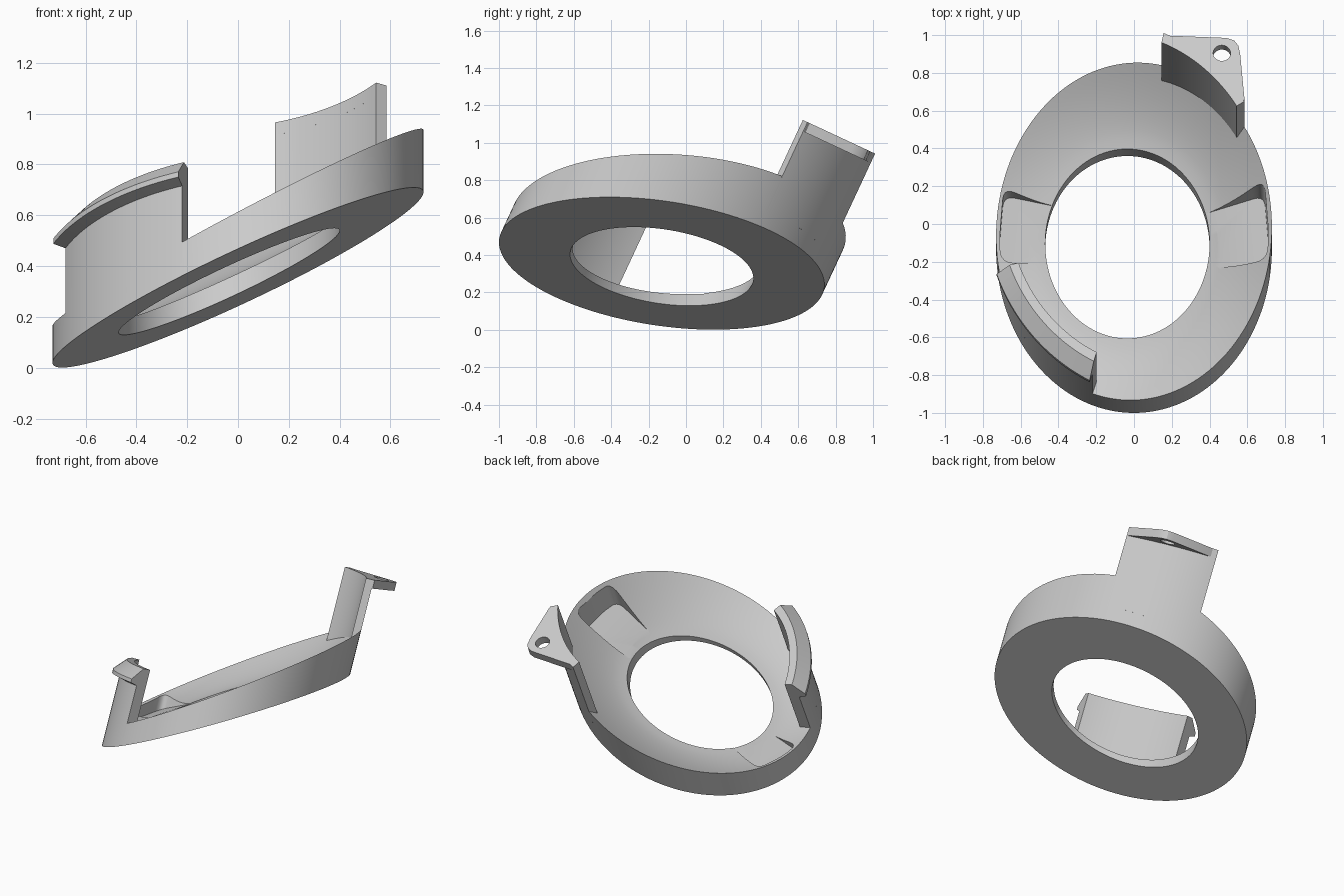
import bpy, bmesh
from math import sin, cos, radians, tau
from mathutils import Vector, Matrix

cube = bpy.data.objects.get("Cube")
if cube:
    bpy.data.objects.remove(cube)

grey = bpy.data.materials.new("light_grey")
grey.use_nodes = True
grey.diffuse_color = (0.6, 0.6, 0.6, 1)
grey.node_tree.nodes["Principled BSDF"].inputs["Base Color"].default_value = (0.6, 0.6, 0.6, 1)

LEAN = 0.466                                  # walls lean back by 25 degrees
AXIS = Vector((0, LEAN, 1)).normalized()
RX, RY, CY = 0.73, 0.87, -0.13                # outer ellipse
HX, HY, HCX, HCY = 0.435, 0.49, -0.035, -0.13 # hole ellipse


def place(x, y, h):
    """Point at height h above the sloping underside, moved along the leaning axis."""
    return Vector((x, y + LEAN * h, 0.355 + 0.46 * x - 0.13 * (y - CY) + h))


def rise(x, y, level):
    """Height at which a leaning line meets a plane square to the axis."""
    p = place(x, y, 0)
    return (level - p.z - LEAN * p.y) / (1 + LEAN * LEAN)


def finish(name, bm):
    bmesh.ops.recalc_face_normals(bm, faces=bm.faces)
    mesh = bpy.data.meshes.new(name)
    bm.to_mesh(mesh)
    bm.free()
    mesh.materials.append(grey)
    obj = bpy.data.objects.new(name, mesh)
    bpy.context.collection.objects.link(obj)
    return obj


def loft(name, sections, closed):
    """Join a row of closed sections, either into a loop or with end caps."""
    bm = bmesh.new()
    rows = [[bm.verts.new(p) for p in sec] for sec in sections]
    n = len(rows[0])
    pairs = list(zip(rows, rows[1:] + rows[:1]))
    for a, b in pairs if closed else pairs[:-1]:
        for i in range(n):
            j = (i + 1) % n
            bm.faces.new((a[i], a[j], b[j], b[i]))
    if not closed:
        bm.faces.new(rows[0])
        bm.faces.new(rows[-1])
    return finish(name, bm)


def cut(obj, cutters):
    for c in cutters:
        c.hide_render = True
        mod = obj.modifiers.new("cut", "BOOLEAN")
        mod.operation, mod.solver, mod.object = "DIFFERENCE", "EXACT", c
    bpy.context.view_layer.update()
    deps = bpy.context.evaluated_depsgraph_get()
    mesh = bpy.data.meshes.new_from_object(obj.evaluated_get(deps))
    obj.modifiers.clear()
    obj.data = mesh
    for c in cutters:
        bpy.data.objects.remove(c)


# Ring with a bowl-shaped upper face
def ring_section(t):
    ox, oy = RX * cos(t), CY + RY * sin(t)
    ix, iy = HCX + HX * cos(t), HCY + HY * sin(t)
    rim = 0.195 + 0.068 * ox + 0.057 * (oy - CY)
    lip = 0.055 + 0.05 * (iy - HCY)
    pts = [place(ix, iy, 0), place(ox, oy, 0)]
    steps = 8
    for k in range(steps, -1, -1):
        q = k / steps
        pts.append(place(ix + (ox - ix) * q, iy + (oy - iy) * q,
                         lip + (rim - lip) * q ** 1.6))
    return pts


SEG = 144
ring = loft("ring", [ring_section(tau * i / SEG) for i in range(SEG)], True)


# Finger pockets on both sides
def rounded(corners, r=0.06, n=5):
    out = []
    for i, c in enumerate(corners):
        c = Vector(c)
        a, b = (Vector(corners[i - 1]) - c), (Vector(corners[(i + 1) % len(corners)]) - c)
        p, q = c + a.normalized() * r, c + b.normalized() * r
        for k in range(n + 1):
            u = k / n
            out.append(p * (1 - u) ** 2 + c * 2 * u * (1 - u) + q * u * u)
    return out


def pocket(name, corners, floor):
    outline = rounded(corners)
    return loft(name, [[place(p.x, p.y, h) for p in outline] for h in (floor, 0.5)], False)


cut(ring, [
    pocket("pocket_a", [(0.3, 0.0), (0.69, 0.12), (0.712, -0.14), (0.705, -0.29), (0.3, -0.24)], 0.065),
    pocket("pocket_b", [(-0.3, 0.04), (-0.69, 0.12), (-0.712, -0.14), (-0.705, -0.26), (-0.3, -0.21)], 0.062),
])


# Curved walls that follow the outer ellipse
def arc_wall(name, start, end, base, profile, steps=24):
    sections = []
    for i in range(steps + 1):
        t = radians(start + (end - start) * i / steps)
        sec = []
        for s, level in profile:
            x, y = RX * s * cos(t), CY + RY * s * sin(t)
            sec.append(place(x, y, base if level is None else rise(x, y, level)))
        sections.append(sec)
    return loft(name, sections, False)


hook = arc_wall("hook_wall", 201.5, 252.5, 0.05,
                [(0.9, None), (1, None), (1, 0.345), (1.07, 0.36),
                 (1.07, 0.385), (0.97, 0.47), (0.9, 0.47)])

TOP = 1.413
T0, T1 = 36.8, 77.6
tab = arc_wall("tab_wall", T0, T1, 0.08,
               [(0.93, None), (1, None), (1, TOP), (0.93, TOP)])

# Flange on top of the tab wall, with a screw hole
outline = []
for i in range(17):
    t = radians(T1 + (T0 - T1) * i / 16)
    x, y = RX * 0.93 * cos(t), CY + RY * 0.93 * sin(t)
    outline.append(place(x, y, rise(x, y, TOP)))
for x, y in [(0.585, 0.66), (0.562, 0.9), (0.552, 0.945), (0.53, 0.972), (0.49, 0.985), (0.18, 0.997)]:
    outline.append(Vector((x, y, TOP - LEAN * y)))
flange = loft("flange", [outline, [p - AXIS * 0.055 for p in outline]], False)

bm = bmesh.new()
centre = Vector((0.465, 0.905, TOP - LEAN * 0.905))
turn = Vector((0, 0, 1)).rotation_difference(AXIS).to_matrix().to_4x4()
bmesh.ops.create_cone(bm, cap_ends=True, segments=32, radius1=0.046, radius2=0.046,
                      depth=0.3, matrix=Matrix.Translation(centre) @ turn)
cut(flange, [finish("screw_hole", bm)])

# Smooth shading with sharp edges
bpy.ops.object.select_all(action="DESELECT")
for obj in (ring, hook, tab, flange):
    obj.select_set(True)
bpy.context.view_layer.objects.active = ring
bpy.ops.object.shade_smooth_by_angle(angle=radians(30))
